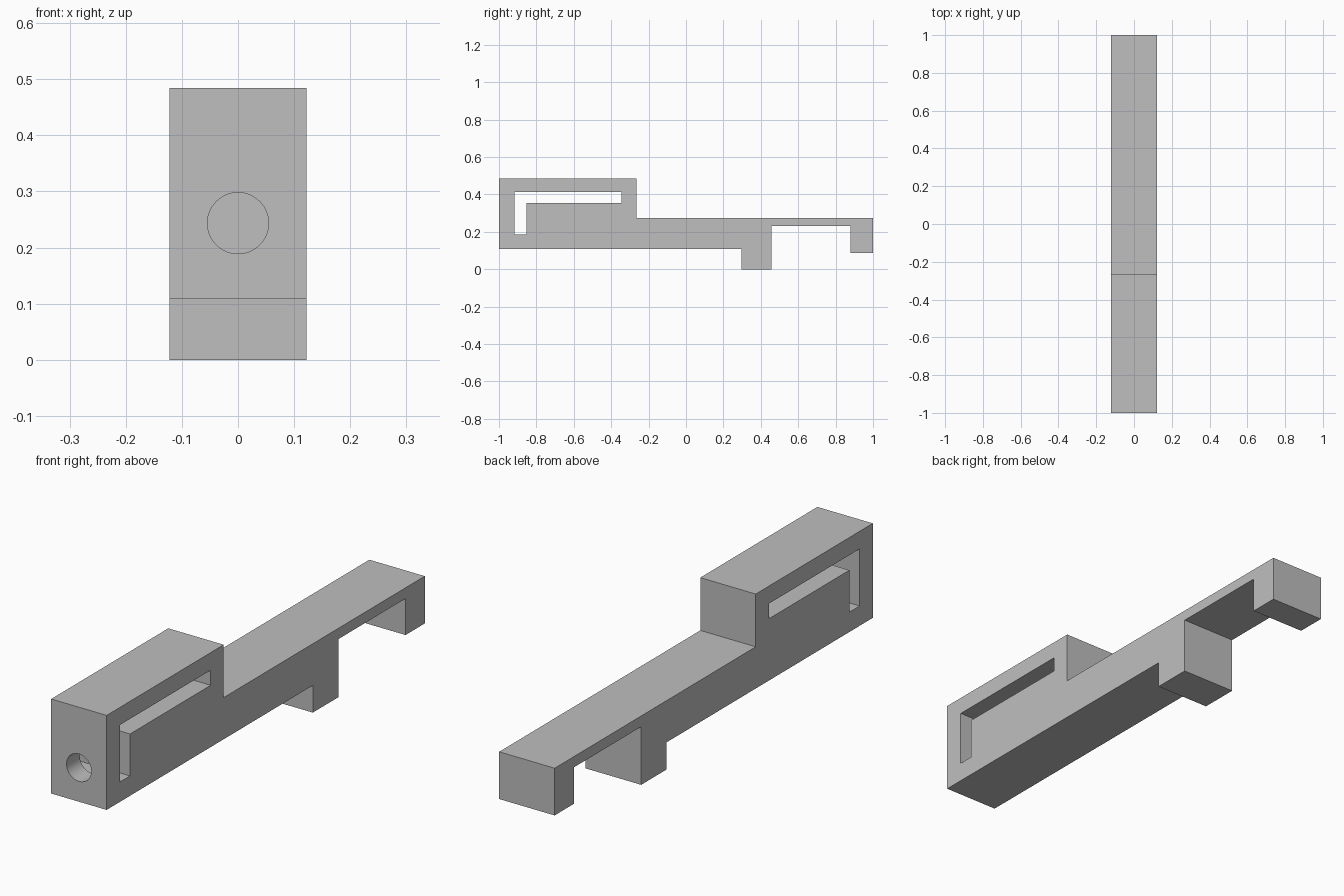
import bpy, bmesh, math
from mathutils import Matrix

cube = bpy.data.objects.get("Cube")
if cube:
    bpy.data.objects.remove(cube, do_unlink=True)

HALF_WIDTH = 0.122

grey = bpy.data.materials.new("plain_grey")
grey.use_nodes = True
colour = (0.52, 0.52, 0.52, 1)
grey.diffuse_color = colour
grey.node_tree.nodes["Principled BSDF"].inputs["Base Color"].default_value = colour


def finish(name, bm):
    bmesh.ops.recalc_face_normals(bm, faces=bm.faces)
    mesh = bpy.data.meshes.new(name)
    bm.to_mesh(mesh)
    bm.free()
    mesh.materials.append(grey)
    obj = bpy.data.objects.new(name, mesh)
    bpy.context.collection.objects.link(obj)
    return obj


def extrude_profile(name, points, half):
    """Side outline given as (y, z), extruded evenly across x."""
    bm = bmesh.new()
    face = bm.faces.new([bm.verts.new((-half, y, z)) for y, z in points])
    new = bmesh.ops.extrude_face_region(bm, geom=[face])["geom"]
    bmesh.ops.translate(bm, vec=(2 * half, 0, 0),
                        verts=[v for v in new if isinstance(v, bmesh.types.BMVert)])
    return finish(name, bm)


def cut(target, cutter):
    cutter.hide_render = True
    mod = target.modifiers.new("cut", 'BOOLEAN')
    mod.operation = 'DIFFERENCE'
    mod.solver = 'EXACT'
    mod.object = cutter
    bpy.context.view_layer.objects.active = target
    bpy.ops.object.modifier_apply(modifier=mod.name)
    bpy.data.objects.remove(cutter, do_unlink=True)


# Body: tall block in front, long bar, foot and hooked tail
body = extrude_profile("clip_body", [
    (-1, 0.108), (0.296, 0.108), (0.296, 0), (0.456, 0), (0.456, 0.231),
    (0.879, 0.231), (0.879, 0.086), (1, 0.086), (1, 0.274),
    (-0.264, 0.274), (-0.264, 0.484), (-1, 0.484)], HALF_WIDTH)

# L-shaped slot right through the block
slot = extrude_profile("slot_cutter", [
    (-0.917, 0.187), (-0.853, 0.187), (-0.853, 0.354),
    (-0.346, 0.354), (-0.346, 0.414), (-0.917, 0.414)], HALF_WIDTH + 0.1)
cut(body, slot)

# Round hole through the front wall into the slot
bm = bmesh.new()
bmesh.ops.create_cone(bm, cap_ends=True, segments=64, radius1=0.0545,
                      radius2=0.0545, depth=0.2,
                      matrix=Matrix.Translation((0, -0.985, 0.2435))
                      @ Matrix.Rotation(math.pi / 2, 4, 'X'))
cut(body, finish("hole_cutter", bm))

bpy.ops.object.select_all(action='DESELECT')
body.select_set(True)
bpy.context.view_layer.objects.active = body
bpy.ops.object.shade_smooth_by_angle(angle=math.radians(30))
